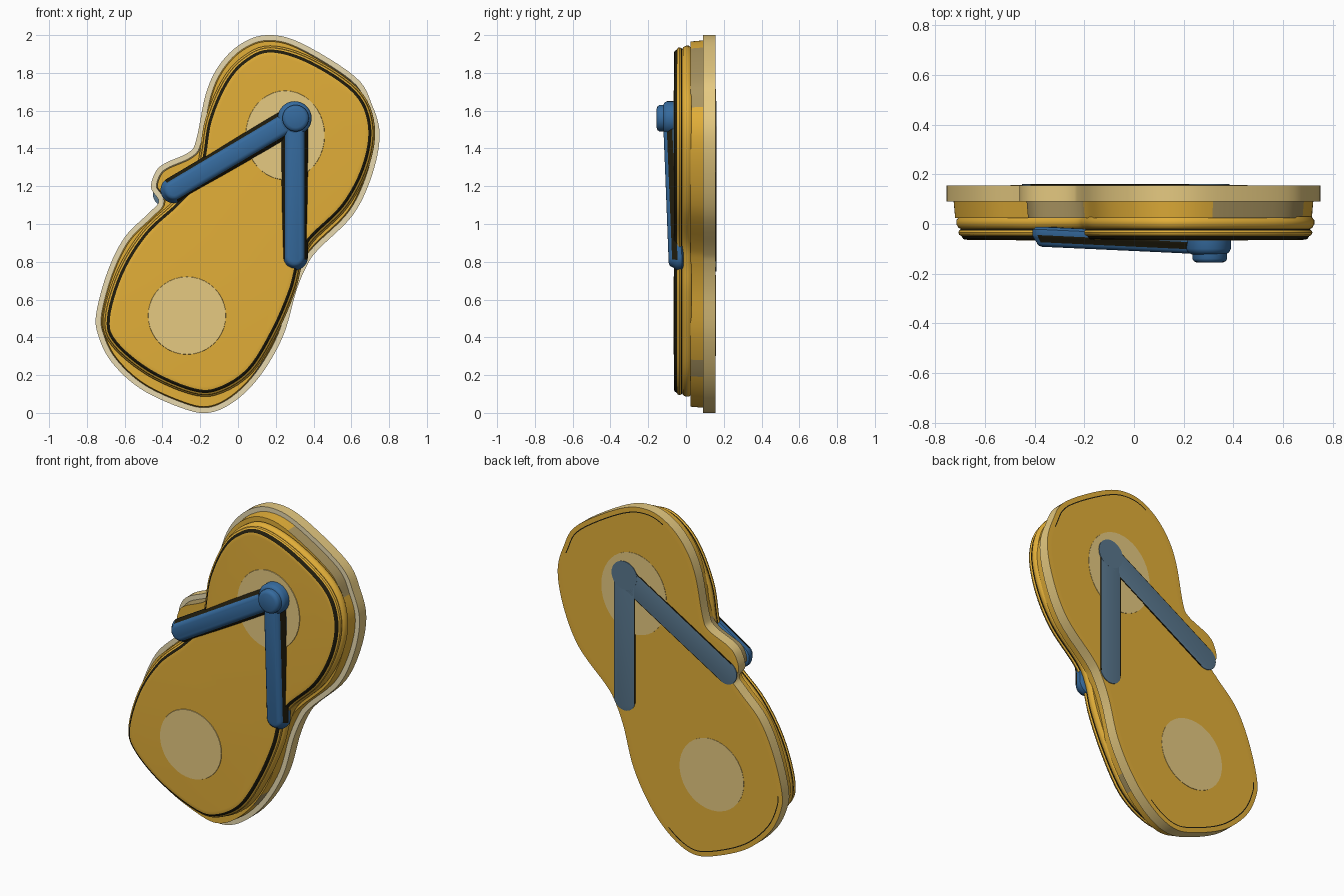
import bpy, bmesh, math
from mathutils import Vector

if "Cube" in bpy.data.objects:
    bpy.data.objects.remove(bpy.data.objects["Cube"], do_unlink=True)


def material(name, r, g, b):
    mat = bpy.data.materials.new(name)
    mat.use_nodes = True
    color = (r, g, b, 1)
    mat.diffuse_color = color
    mat.node_tree.nodes["Principled BSDF"].inputs["Base Color"].default_value = color
    return mat


OCHRE = material("ochre", .76, .425, .04)
TAN = material("tan", .79, .59, .22)
CREAM = material("cream", .82, .71, .44)
OLIVE = material("olive tan", .4, .3, .12)
BLUE = material("strap blue", .036, .145, .34)
SLATE = material("slate blue", .1, .185, .27)
DARK = material("dark groove", .015, .012, .004)


def smooth_loop(points, steps=6):
    """Closed Catmull-Rom curve through the points (x, z)."""
    pts = [Vector(p) for p in points]
    n, out = len(pts), []
    for i in range(n):
        a, b, c, d = (pts[(i + k) % n] for k in (-1, 0, 1, 2))
        for s in range(steps):
            t = s / steps
            out.append(b + (c - a) * t / 2 + (a * 2 - b * 5 + c * 4 - d) * t * t / 2
                       + (b * 3 - a - c * 3 + d) * t ** 3 / 2)
    return out


def inset(loop, amount):
    """Shift a clockwise loop towards its inside."""
    out = []
    for i, p in enumerate(loop):
        along = (loop[(i + 1) % len(loop)] - loop[i - 1]).normalized()
        out.append(p + Vector((along.y, -along.x)) * amount)
    return out


def stack(name, loop, rings, mats, band_mats, back_mat, front_mat,
          depth=lambda p: 0, rule=lambda c: True):
    """Loft inset copies of a loop along y and cap both ends.
    Bands keep their colour where the rule holds, else take the first."""
    bm = bmesh.new()
    layers = []
    for amount, y in rings:
        layers.append([bm.verts.new((p.x, y + depth(p), p.y)) for p in inset(loop, amount)])
    n = len(loop)
    for k, (low, high) in enumerate(zip(layers, layers[1:])):
        for i in range(n):
            j = (i + 1) % n
            face = bm.faces.new((low[i], low[j], high[j], high[i]))
            if rule(face.calc_center_median()):
                face.material_index = band_mats[k]
    bm.faces.new(layers[0]).material_index = back_mat
    bm.faces.new(layers[-1]).material_index = front_mat
    bmesh.ops.recalc_face_normals(bm, faces=bm.faces)
    mesh = bpy.data.meshes.new(name)
    bm.to_mesh(mesh)
    bm.free()
    obj = bpy.data.objects.new(name, mesh)
    bpy.context.collection.objects.link(obj)
    for mat in mats:
        mesh.materials.append(mat)
    bpy.ops.object.select_all(action='DESELECT')
    obj.select_set(True)
    bpy.context.view_layer.objects.active = obj
    bpy.ops.object.shade_smooth_by_angle(angle=math.radians(40))


def ellipse(x, z, rx, rz, n=40):
    turns = [-math.tau * i / n for i in range(n)]
    return [Vector((x + rx * math.cos(t), z + rz * math.sin(t))) for t in turns]


def capsule(a, b, radius, n=14):
    """Clockwise rounded bar around the segment a-b."""
    d = (b - a).normalized()
    side = Vector((-d.y, d.x))
    out = []
    for centre, sign in ((b, 1), (a, -1)):
        for i in range(n + 1):
            t = math.pi * i / n
            out.append(centre + (side * math.cos(t) + d * math.sin(t)) * radius * sign)
    return out


# Outline of the backing, with the small tabs under the strap ends
backing_outline = smooth_loop([
    (.15, 2), (.33, 1.96), (.62, 1.78), (.71, 1.63), (.75, 1.47), (.71, 1.26),
    (.61, 1.05), (.43, .87), (.37, .79), (.31, .65), (.24, .41), (.12, .2),
    (-.02, .06), (-.16, 0), (-.31, .03), (-.52, .13), (-.67, .27), (-.74, .41),
    (-.75, .53), (-.69, .75), (-.6, .93), (-.47, 1.06), (-.42, 1.12), (-.46, 1.19),
    (-.44, 1.27), (-.39, 1.32), (-.26, 1.38), (-.22, 1.45), (-.17, 1.69),
    (-.1, 1.84), (.01, 1.95)])

# Outline of the footbed
deck_outline = smooth_loop([
    (.17, 1.92), (.38, 1.86), (.62, 1.7), (.7, 1.52), (.67, 1.31), (.56, 1.1),
    (.38, .92), (.32, .8), (.28, .65), (.19, .44), (.06, .23), (-.1, .125),
    (-.24, .12), (-.47, .22), (-.65, .37), (-.69, .5), (-.62, .74), (-.49, .95),
    (-.32, 1.11), (-.21, 1.24), (-.18, 1.37), (-.15, 1.55), (-.07, 1.74), (.03, 1.86)])


def backing_trim(c):
    """Side of the plate, and the marked line near the heel and toe ends."""
    return c.y < .15 or (c.z < .5 and c.x < 0) or (c.z > 1.6 and c.x > .05)


def faded_side(c):
    """Duller stretches of the sole side."""
    toe = c.x > .3 and 1.63 < c.z < 1.93
    tab = c.x < -.2 and 1.16 < c.z < 1.42
    return toe or tab or (c.x > 0 and .2 < c.z < .28)


# Flat backing plate
stack("backing_plate", backing_outline,
      [(.032, .156), (.026, .156), (0, .155), (0, .09)],
      [OCHRE, TAN, CREAM, DARK], [3, 0, 1], 0, 2, rule=backing_trim)

# Sole layer
stack("sole", backing_outline, [(.028, .092), (.034, .025)], [OCHRE, OLIVE], [1], 0, 0,
      rule=faded_side)

# Footbed with two rounded beads and dark grooves
stack("footbed", deck_outline,
      [(-.012, .03), (-.024, .015), (-.024, 0), (-.016, -.015), (-.006, -.02),
       (-.012, -.026), (-.016, -.034), (-.012, -.044), (-.004, -.048),
       (0, -.054), (.004, -.06), (.012, -.063), (.03, -.064)],
      [OCHRE, DARK], [0, 0, 0, 0, 1, 0, 0, 0, 1, 1, 1, 0], 0, 0)

# Worn round pads, on both sides
for name, z, x, rx, rz in (("heel_pad", .515, -.27, .207, .207),
                           ("toe_pad", 1.47, .25, .21, .237)):
    stack(name, ellipse(x, z, rx, rz), [(0, -.062), (.002, -.067)], [TAN], [0], 0, 0)
    stack("back_" + name, ellipse(x - .012, z, rx + .008, rz + .008),
          [(0, .154), (0, .158)], [TAN], [0], 0, 0)

# Straps meeting at the toe post, with flat dark-edged copies on the back
post = Vector((.3, 1.56))
for name, end, back_end in (("right_strap", Vector((-.34, 1.18)), Vector((-.38, 1.16))),
                            ("left_strap", Vector((.3, .825)), Vector((.3, .82)))):
    span = post - end

    def along(p):
        return (p - end).dot(span) / span.length_squared

    def lift(p):
        return -.03 * min(1, max(0, along(p)))

    def on_side(c):
        return -.02 < along(Vector((c.x, c.z))) < .94

    stack(name, capsule(end, post, .07),
          [(.015, -.012), (.002, -.022), (0, -.045), (.004, -.054), (.018, -.074),
           (.02, -.08), (.028, -.088), (.04, -.092)],
          [BLUE, DARK], [0, 0, 1, 1, 0, 0, 0], 0, 0, lift, on_side)
    stack("back_" + name, capsule(back_end, post, .071),
          [(0, .154), (0, .16), (.005, .161)], [SLATE, DARK], [1, 1], 0, 0, rule=on_side)
stack("back_toe_disc", ellipse(.3, 1.565, .085, .085),
      [(0, .154), (0, .162)], [SLATE], [0], 0, 0)

# Toe post collar and button
stack("toe_collar", ellipse(.3, 1.56, .09, .09),
      [(0, -.05), (0, -.1), (.008, -.115), (.022, -.122)], [BLUE], [0, 0, 0], 0, 0)
stack("toe_button", ellipse(.305, 1.56, .07, .07),
      [(0, -.11), (0, -.14), (.006, -.15), (.02, -.156)], [BLUE], [0, 0, 0], 0, 0)
